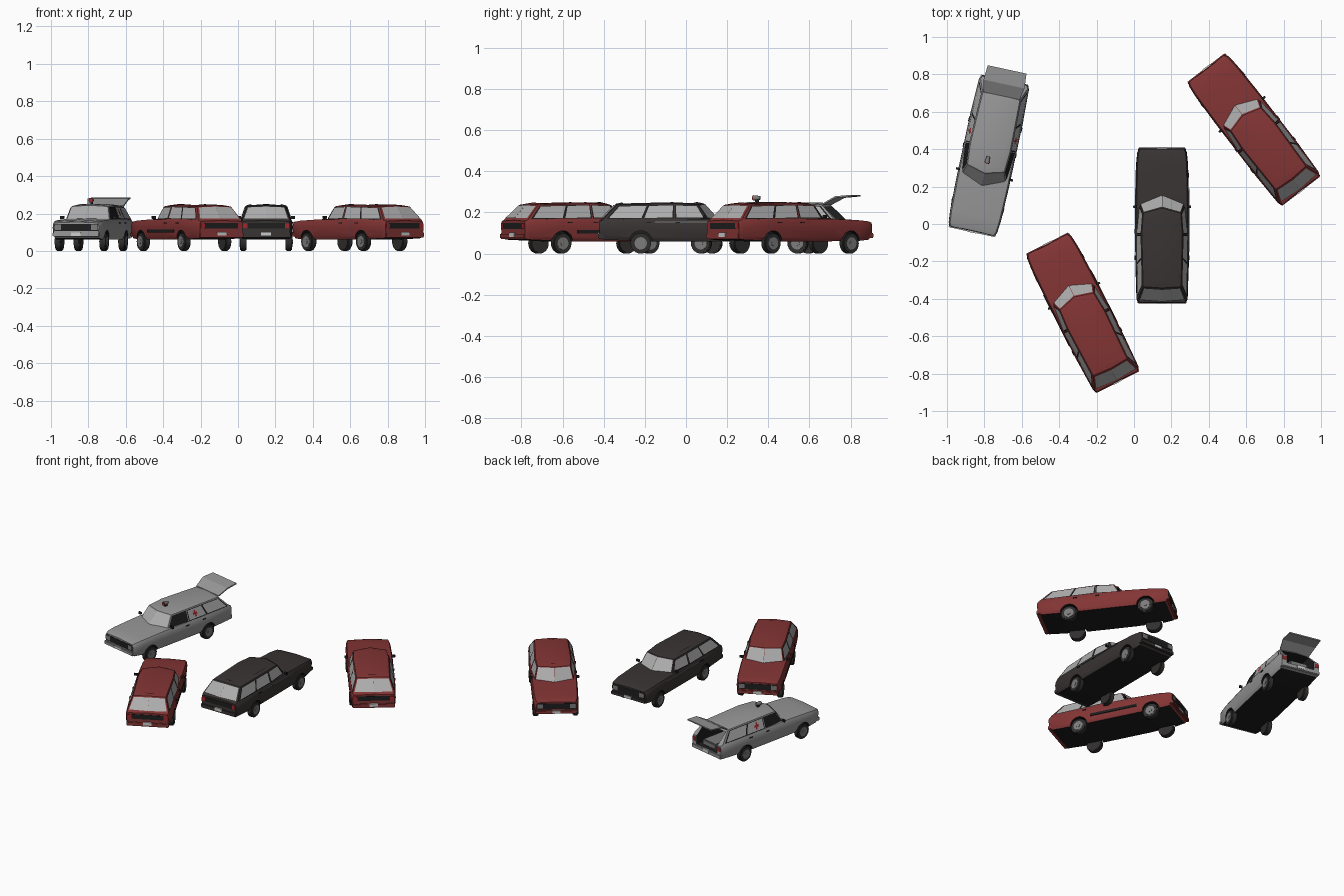
import bpy, bmesh, math
from mathutils import Matrix, Vector

if "Cube" in bpy.data.objects:
    bpy.data.objects.remove(bpy.data.objects["Cube"])


def material(name, color):
    m = bpy.data.materials.new(name)
    m.use_nodes = True
    m.diffuse_color = (*color, 1)
    m.node_tree.nodes["Principled BSDF"].inputs["Base Color"].default_value = (*color, 1)
    return m


RED = material("red paint", (.23, .035, .035))
BLACK = material("black paint", (.042, .034, .034))
GREY = material("grey paint", (.31, .31, .31))
GLASS = material("pale glass", (.42, .42, .42))
DARK = material("underbody black", (.013, .013, .013))
TYRE = material("tyre rubber", (.03, .028, .027))
METAL = material("dull metal", (.2, .2, .2))
WHITE = material("plate white", (.6, .6, .6))
SIGNAL = material("signal red", (.36, .02, .025))

place = Matrix()      # placement of the car being built
prefix = ""


def finish(name, bm, mats, smooth=False, recalc=True):
    if recalc:
        bmesh.ops.recalc_face_normals(bm, faces=bm.faces)
    me = bpy.data.meshes.new(name)
    bm.to_mesh(me)
    bm.free()
    ob = bpy.data.objects.new(prefix + name, me)
    bpy.context.collection.objects.link(ob)
    for m in mats:
        me.materials.append(m)
    ob.matrix_world = place
    if smooth:
        bpy.ops.object.select_all(action='DESELECT')
        ob.select_set(True)
        bpy.context.view_layer.objects.active = ob
        bpy.ops.object.shade_smooth_by_angle(angle=math.radians(32))
    return ob


def loft(rings):
    bm = bmesh.new()
    rows = [[bm.verts.new(p) for p in r] for r in rings]
    n = len(rows[0])
    for a, b in zip(rows, rows[1:]):
        for i in range(n):
            j = (i + 1) % n
            bm.faces.new((a[i], a[j], b[j], b[i]))
    bm.faces.new(rows[0])
    bm.faces.new(rows[-1])
    return bm


def box(name, mat, x, y, z, bevel=0):
    """Box given by its (low, high) range on each axis."""
    bm = bmesh.new()
    bmesh.ops.create_cube(bm, size=1)
    for v in bm.verts:
        v.co = [r[0] if c < 0 else r[1] for c, r in zip(v.co, (x, y, z))]
    if bevel:
        bmesh.ops.bevel(bm, geom=bm.edges[:], offset=bevel, segments=2, affect='EDGES')
    return finish(name, bm, [mat])


def disc(bm, r1, r2, depth, x, y, z, axis='Y', seg=24):
    rot = Matrix.Rotation(math.pi / 2, 4, axis)
    bmesh.ops.create_cone(bm, cap_ends=True, segments=seg, radius1=r1, radius2=r2,
                          depth=depth, matrix=Matrix.Translation((x, y, z)) @ rot)


def plate(name, mat, quad, u0, u1, v0, v1, lift=.004):
    """Flat pane laid on part of a four-cornered surface."""
    a, b, c, d = map(Vector, quad)
    pts = [a.lerp(b, u).lerp(d.lerp(c, u), v) for u, v in ((u0, v0), (u1, v0), (u1, v1), (u0, v1))]
    n = (pts[1] - pts[0]).cross(pts[3] - pts[0]).normalized()
    if n.dot(sum(pts, Vector()) / 4 - Vector((0, 0, .15))) < 0:
        n = -n
        pts.reverse()
    bm = bmesh.new()
    bm.faces.new([bm.verts.new(p + n * lift) for p in pts])
    return finish(name, bm, [mat], recalc=False)


def cross(name, quad, u, v, du, dv, lift):
    plate(name + "_bar", SIGNAL, quad, u - du, u + du, v - dv * .35, v + dv * .35, lift)
    plate(name + "_post", SIGNAL, quad, u - du * .35, u + du * .35, v - dv, v + dv, lift + .0005)


def cut(ob, cutter):
    mod = ob.modifiers.new("cut", 'BOOLEAN')
    mod.operation, mod.solver, mod.object = 'DIFFERENCE', 'EXACT', cutter
    bpy.context.view_layer.update()
    dg = bpy.context.evaluated_depsgraph_get()
    me = bpy.data.meshes.new_from_object(ob.evaluated_get(dg))
    ob.modifiers.clear()
    ob.data = me


def make_cutter(bm, paint):
    for f in bm.faces:
        f.material_index = 1
    ob = finish("cutter", bm, [paint, DARK])
    ob.hide_render = True
    return ob


# y, half width, bottom, top of the lower body
STATIONS = [(-.41, .129, .078, .158), (-.39, .137, .068, .165), (-.2, .143, .06, .169),
            (.15, .143, .06, .169), (.33, .139, .062, .162), (.392, .133, .068, .156),
            (.41, .124, .082, .150)]
# half outlines of the cabin, nose to tail
SILL = [(0, .165, .166), (.118, .115, .166), (.134, -.045, .166), (.129, -.395, .164), (0, -.405, .164)]
EAVE = [(0, .095, .244), (.100, .068, .238), (.108, -.045, .243), (.101, -.325, .237), (0, -.332, .242)]
FRONT_AXLE, REAR_AXLE = .27, -.21


def mirror_ring(half):
    return half + [(-x, y, z) for x, y, z in half[-2:0:-1]]


def car(name, paint, x, y, angle, open_back=False, strip=None):
    global place, prefix
    prefix = name + "_"
    place = Matrix.Translation((x, y, 0)) @ Matrix.Rotation(math.radians(angle), 4, 'Z')

    # lower body with dark underside and wheel arches
    rings = []
    for sy, w, lo, hi in STATIONS:
        mid = (lo + hi) / 2 + .012
        rings.append(mirror_ring([(0, sy, lo), (w * .9, sy, lo), (w * .975, sy, lo + .018), (w, sy, mid),
                                  (w * .985, sy, hi - .012), (w * .94, sy, hi), (0, sy, hi + .005)]))
    bm = loft(rings)
    bm.normal_update()
    for f in bm.faces:
        if f.calc_center_median().z < .08 and abs(f.normal.z) > .9:
            f.material_index = 1
    body = finish("body", bm, [paint, DARK], smooth=True)
    bm = bmesh.new()
    for side in (-1, 1):
        for ay in (FRONT_AXLE, REAR_AXLE):
            disc(bm, .057, .057, .08, side * .142, ay, .054)
    arches = make_cutter(bm, paint)
    cut(body, arches)
    bpy.data.objects.remove(arches)

    # cabin with crowned roof
    crown = [(px * .75, -.12 + (py + .12) * .85, pz + .007) for px, py, pz in EAVE]
    cabin = finish("cabin", loft([mirror_ring(r) for r in (SILL, EAVE, crown)]), [paint, DARK], smooth=True)

    # windows
    def panel(i, s):
        pts = (SILL[i], SILL[i + 1], EAVE[i + 1], EAVE[i])
        return [(s * px, py, pz) for px, py, pz in pts]
    for s, tag in ((1, "right"), (-1, "left")):
        plate("windscreen_" + tag, GLASS, panel(0, s), 0, .95, .06, .93)
        front, rear = panel(1, s), panel(2, s)
        plate("front_window_frame_" + tag, DARK, front, .05, .99, .05, .92, .003)
        plate("rear_window_frame_" + tag, DARK, rear, .01, .96, .05, .92, .003)
        plate("front_door_window_" + tag, DARK if open_back else GLASS, front, .1, .95, .1, .87)
        plate("rear_door_window_" + tag, GLASS, rear, .03, .43, .1, .87)
        plate("quarter_window_" + tag, GLASS, rear, .47, .93, .1, .87)
        if open_back:
            cross("side_cross_" + tag, rear, .2, .48, .055, .27, .005)
        else:
            plate("rear_window_" + tag, GLASS, panel(3, s), .08, 1, .08, .9)

        # wheels
        for ay, end in ((FRONT_AXLE, "front"), (REAR_AXLE, "rear")):
            bm = bmesh.new()
            disc(bm, .05, .05, .034, s * .122, ay, .05)
            rim = [e for e in bm.edges if abs(e.verts[0].co.x - e.verts[1].co.x) < .001]
            bmesh.ops.bevel(bm, geom=rim, offset=.005, segments=2, affect='EDGES')
            finish(f"{end}_tyre_{tag}", bm, [TYRE], smooth=True)
            bm = bmesh.new()
            disc(bm, .03, .03, .008, s * .137, ay, .05)
            disc(bm, .012, .012, .012, s * .137, ay, .05, seg=12)
            finish(f"{end}_hub_{tag}", bm, [METAL])

        # mirrors, door handles, side strips
        def span(a, b):
            return tuple(sorted((s * a, s * b)))
        box("mirror_" + tag, DARK, span(.133, .156), (.096, .108), (.172, .188), .002)
        for hy in (-.03, -.17):
            box("door_handle_" + tag, DARK, span(.138, .146), (hy - .012, hy + .012), (.148, .153))
        if strip:
            box("side_strip_" + tag, strip[0], span(.138, .1455), strip[1], strip[2])
        # lamps
        box("headlamp_" + tag, METAL, span(.082, .116), (.40, .4135), (.112, .14))
        box("tail_lamp_" + tag, SIGNAL, span(.1, .124), (-.4135, -.40), (.122, .148))

    # nose and tail details
    box("grille", DARK, (-.118, .118), (.40, .412), (.106, .144))
    box("front_bumper", paint, (-.128, .128), (.385, .418), (.076, .1), .004)
    box("rear_bumper", paint, (-.131, .131), (-.416, -.385), (.072, .1), .004)
    box("front_plate", WHITE, (-.026, .026), (.41, .4205), (.08, .098))
    box("rear_plate", WHITE, (-.026, .026), (-.4185, -.41), (.082, .102))
    if not open_back:
        box("tail_panel", DARK, (-.1, .1), (-.4125, -.40), (.12, .15))
        return

    # load bay cut through the tail, with a stretcher inside
    bm = bmesh.new()
    bmesh.ops.create_cube(bm, size=1, matrix=Matrix.Translation((0, -.3, .165)) @ Matrix.Diagonal((.188, .32, .122, 1)))
    bay = make_cutter(bm, paint)
    cut(body, bay)
    cut(cabin, bay)
    bpy.data.objects.remove(bay)
    box("stretcher", METAL, (-.06, .06), (-.39, -.16), (.103, .142), .006)

    # raised tailgate
    hinge = [(-.328, .100, .244), (-.392, .112, .279), (-.472, .106, .286)]
    gate = [[(-w, gy, z), (w, gy, z), (w, gy, z - .008), (-w, gy, z - .008)] for gy, w, z in hinge]
    finish("tailgate", loft(gate), [paint])
    pane = (gate[1][0], gate[1][1], gate[0][1], gate[0][0])
    plate("tailgate_glass", GLASS, pane, .08, .92, .08, .92, .001)
    cross("tailgate_cross", pane, .5, .5, .085, .27, .002)

    # roof beacon with red lens facing forward
    box("beacon_foot", DARK, (-.005, .005), (.012, .03), (.245, .262))
    bm = bmesh.new()
    disc(bm, .013, .009, .034, 0, .021, .271, 'X', 16)
    finish("beacon", bm, [METAL], smooth=True)
    bm = bmesh.new()
    disc(bm, .011, .011, .006, 0, .039, .271, 'X', 16)
    finish("beacon_lens", bm, [SIGNAL])


car("black_wagon", BLACK, .15, -.01, 0, strip=(METAL, (-.14, .2), (.152, .155)))
car("red_wagon", RED, .64, .505, 37.6)
car("striped_red_wagon", RED, -.275, -.475, 26.9, strip=(DARK, (-.13, .18), (.098, .114)))
car("ambulance", GREY, -.778, .365, 167.8, open_back=True)
